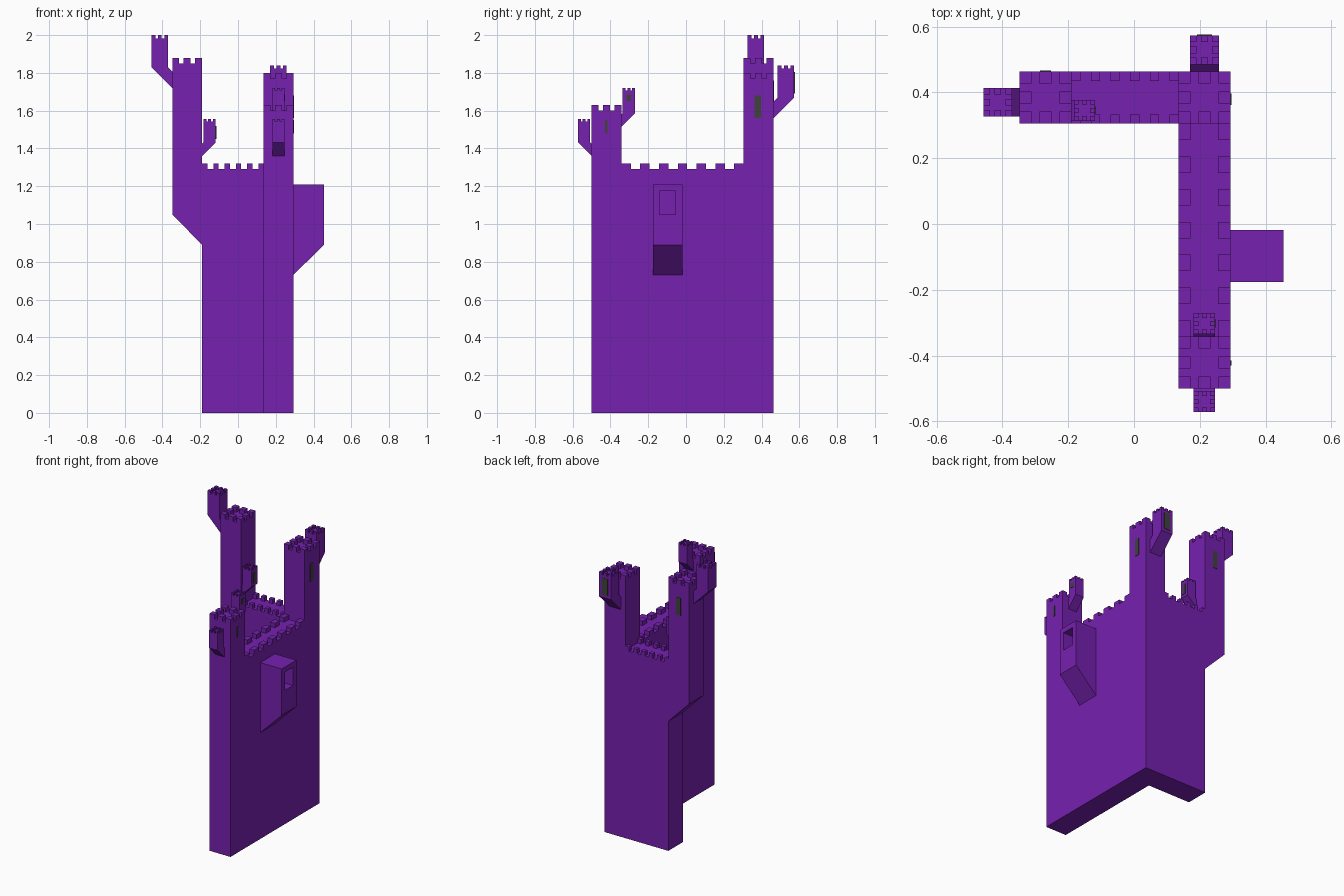
import bpy, bmesh
from mathutils import Vector

if "Cube" in bpy.data.objects:
    bpy.data.objects.remove(bpy.data.objects["Cube"])


def material(name, rgb):
    m = bpy.data.materials.new(name)
    m.diffuse_color = (*rgb, 1)
    m.use_nodes = True
    m.node_tree.nodes["Principled BSDF"].inputs["Base Color"].default_value = m.diffuse_color
    return m


PURPLE = material("purple stone", (0.18, 0.015, 0.43))
DARK = material("dark window", (0.05, 0.055, 0.045))


def finish(name, bm, mat):
    bmesh.ops.recalc_face_normals(bm, faces=bm.faces)
    me = bpy.data.meshes.new(name)
    bm.to_mesh(me)
    bm.free()
    me.materials.append(mat)
    ob = bpy.data.objects.new(name, me)
    bpy.context.collection.objects.link(ob)
    return ob


def prism(bm, points, offset):
    """Closed solid: polygon of 3D points extruded by an offset vector."""
    f = bm.faces.new([bm.verts.new(p) for p in points])
    r = bmesh.ops.extrude_face_region(bm, geom=[f], use_keep_orig=True)
    bmesh.ops.translate(bm, vec=offset, verts=[v for v in r["geom"] if isinstance(v, bmesh.types.BMVert)])


def box(bm, lo, hi):
    (x0, y0, z0), (x1, y1, z1) = lo, hi
    prism(bm, [(x0, y0, z0), (x1, y0, z0), (x1, y1, z0), (x0, y1, z0)], (0, 0, z1 - z0))


def crown(bm, x0, y0, s, z, h):
    """Eight battlements around a square top of side s."""
    m = s * 0.232
    step = (s - m) / 2
    for i in range(3):
        for j in range(3):
            if (i, j) != (1, 1):
                x, y = x0 + i * step, y0 + j * step
                box(bm, (x, y, z), (x + m, y + m, z + h))


W = 0.158                               # wall thickness and tower side
XL, X0, X1, X2 = -0.348, -0.19, 0.135, 0.293
Y0, Y1, Y2, Y3 = -0.50, -0.342, 0.305, 0.463
DECK = 1.29

# L-shaped wall
bm = bmesh.new()
prism(bm, [(X1, Y0, 0), (X2, Y0, 0), (X2, Y3, 0), (X0, Y3, 0), (X0, Y2, 0), (X1, Y2, 0)], (0, 0, DECK))
finish("wall", bm, PURPLE)

# Wall battlements along both edges of each arm
bm = bmesh.new()
for i in range(7):
    y = Y1 + i * 0.0995
    for x in (X1, X2 - 0.037):
        box(bm, (x, y, DECK), (x + 0.037, y + 0.05, 1.32))
for i in range(6):
    x = X0 + i * 0.0595
    for y in (Y2, Y3 - 0.028):
        box(bm, (x, y, DECK), (x + 0.0275, y + 0.028, 1.32))
finish("wall_battlements", bm, PURPLE)

# Main towers
for name, x, y, top in (("corner_tower", X1, Y2, 1.80), ("front_tower", X1, Y0, 1.63)):
    bm = bmesh.new()
    box(bm, (x, y, DECK), (x + W, y + W, top - 0.03))
    crown(bm, x, y, W, top - 0.03, 0.03)
    finish(name, bm, PURPLE)

# Overhanging tower with a sloped underside
bm = bmesh.new()
prism(bm, [(X0, Y2, 0.89), (XL, Y2, 1.05), (XL, Y2, 1.85), (X0, Y2, 1.85)], (0, W, 0))
crown(bm, XL, Y2, W, 1.85, 0.03)
finish("overhanging_tower", bm, PURPLE)


def turret(name, base, out, s, gap, top):
    """Small turret on a 45 degree arm; base = lowest middle point on the tower face."""
    base, out = Vector(base), Vector(out)
    side = out.cross(Vector((0, 0, 1)))
    zb, run, h = base.z, gap + s, s * 0.2
    prof = [(0, zb), (run, zb + run), (run, top - h), (gap, top - h), (gap, zb + run), (0, zb + s)]
    origin = Vector((base.x, base.y, 0)) - side * s / 2
    bm = bmesh.new()
    prism(bm, [origin + out * u + Vector((0, 0, z)) for u, z in prof], side * s)
    c = base + out * (gap + s / 2)
    crown(bm, c.x - s / 2, c.y - s / 2, s, top - h, h)
    finish(name, bm, PURPLE)


# Turrets
XM = 0.214
turret("left_turret", (XL, 0.37, 1.72), (-1, 0, 0), 0.088, 0.022, 2.0)
turret("back_turret", (XM, Y3, 1.56), (0, 1, 0), 0.088, 0.022, 1.84)
turret("inner_front_turret", (XM, Y1, 1.515), (0, 1, 0), 0.065, 0.007, 1.72)
turret("front_turret", (XM, Y0, 1.36), (0, -1, 0), 0.065, 0.007, 1.555)
turret("inner_left_turret", (X0, 0.345, 1.36), (1, 0, 0), 0.065, 0.007, 1.555)

# Projecting bay on the right side, with a recessed opening
bm = bmesh.new()
prism(bm, [(X2, -0.176, 0.73), (0.455, -0.176, 0.89), (0.455, -0.176, 1.21), (X2, -0.176, 1.21)], (0, W, 0))
bay = finish("bay", bm, PURPLE)
bm = bmesh.new()
box(bm, (0.375, -0.14, 1.05), (0.5, -0.055, 1.175))
cutter = finish("bay_cutter", bm, PURPLE)
cutter.hide_render = cutter.hide_viewport = True
mod = bay.modifiers.new("opening", "BOOLEAN")
mod.operation, mod.object, mod.solver = "DIFFERENCE", cutter, "EXACT"

# Dark window plates: (name, low corner, high corner)
T = 0.003
for name, lo, hi in (
    ("corner_tower_window", (X2 - T, 0.362, 1.56), (X2 + T, 0.396, 1.68)),
    ("front_tower_window", (X2 - T, -0.43, 1.48), (X2 + T, -0.415, 1.55)),
    ("overhanging_tower_window", (-0.286, Y3 - T, 1.64), (-0.252, Y3 + T, 1.76)),
    ("back_turret_window", (XM - 0.023, 0.573 - T, 1.69), (XM + 0.023, 0.573 + T, 1.805)),
    ("inner_front_turret_window", (0.2465 - T, -0.315, 1.65), (0.2465 + T, -0.29, 1.685)),
    ("inner_left_turret_window", (-0.118 - T, 0.333, 1.45), (-0.118 + T, 0.357, 1.52)),
):
    bm = bmesh.new()
    box(bm, lo, hi)
    finish(name, bm, DARK)
